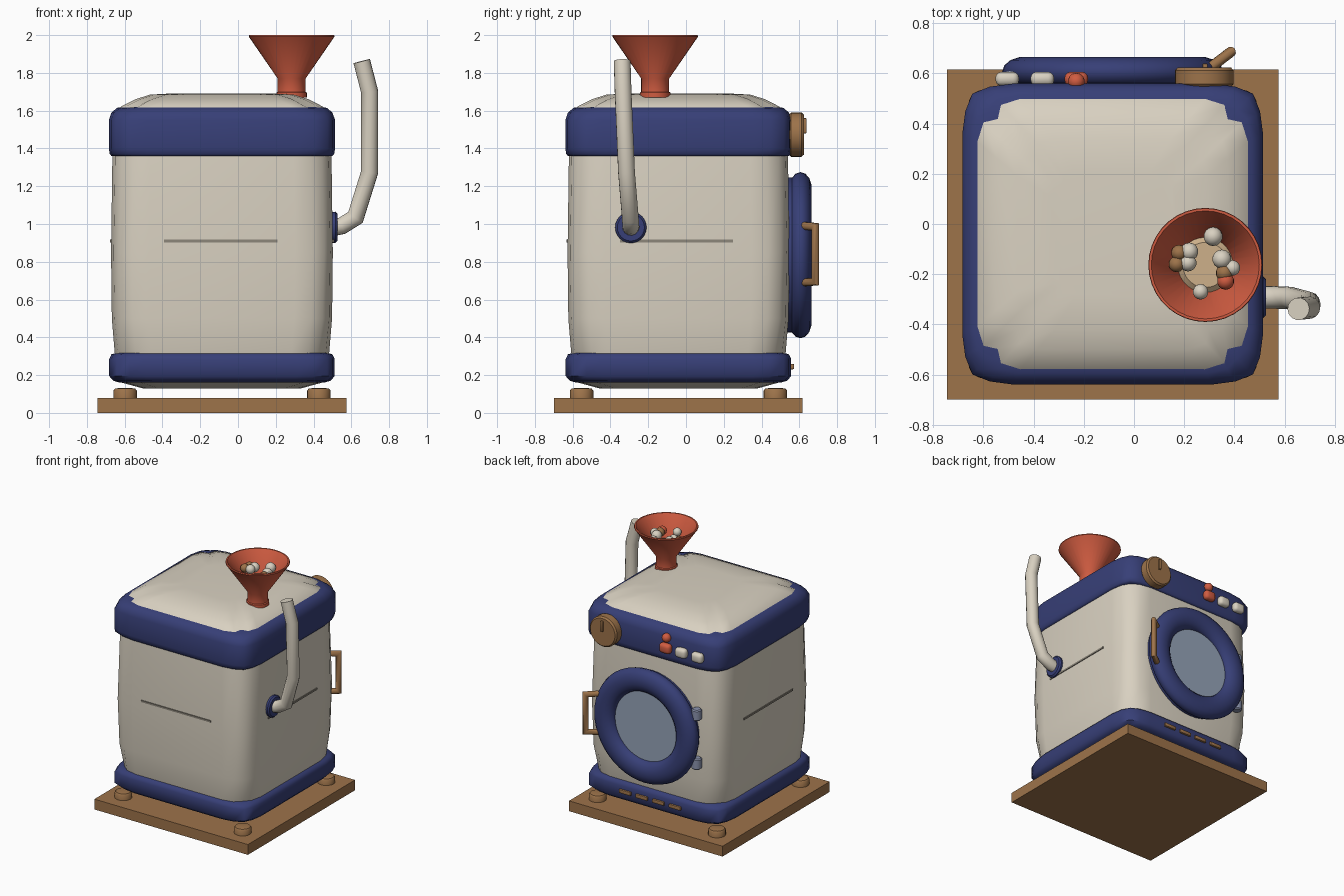
import bpy, bmesh, math
from mathutils import Vector

if "Cube" in bpy.data.objects:
    bpy.data.objects.remove(bpy.data.objects["Cube"])

CX, CY = -0.085, -0.04          # cabinet centre


def material(name, r, g, b):
    m = bpy.data.materials.new(name)
    lin = [((c / 255 + 0.055) / 1.055) ** 2.4 for c in (r, g, b)]
    m.diffuse_color = (*lin, 1)
    m.use_nodes = True
    m.node_tree.nodes["Principled BSDF"].inputs["Base Color"].default_value = m.diffuse_color
    return m


CREAM = material("cream enamel", 217, 209, 193)
BLUE = material("navy blue", 55, 63, 119)
WOOD = material("brown wood", 157, 115, 74)
RED = material("orange red", 208, 92, 65)
GLASS = material("pale glass", 150, 164, 185)
STEEL = material("blue steel", 138, 146, 172)
SEAM = material("seam grey", 140, 134, 122)
TAN = material("tan filling", 205, 176, 138)


def finish(bm, name, mat, angle=40):
    bmesh.ops.recalc_face_normals(bm, faces=bm.faces)
    me = bpy.data.meshes.new(name)
    bm.to_mesh(me)
    bm.free()
    ob = bpy.data.objects.new(name, me)
    bpy.context.collection.objects.link(ob)
    me.materials.append(mat)
    bpy.ops.object.select_all(action='DESELECT')
    ob.select_set(True)
    bpy.context.view_layer.objects.active = ob
    bpy.ops.object.shade_smooth_by_angle(angle=math.radians(angle))
    return ob


def loft(bm, rings, cap=True, close=False):
    """Skin a list of point rings."""
    vs = [[bm.verts.new(p) for p in ring] for ring in rings]
    n = len(vs[0])
    pairs = list(zip(vs, vs[1:])) + ([(vs[-1], vs[0])] if close else [])
    for a, b in pairs:
        for i in range(n):
            j = (i + 1) % n
            bm.faces.new((a[i], a[j], b[j], b[i]))
    if cap and not close:
        bm.faces.new(vs[0])
        bm.faces.new(vs[-1])


def lathe(name, mat, loc, profile, axis='Z', n=32, close=False, angle=40):
    """Turn (radius, height) points around an axis."""
    rings = []
    for r, h in profile:
        ring = []
        for i in range(n):
            t = 2 * math.pi * i / n
            c, s = r * math.cos(t), r * math.sin(t)
            p = {'X': (h, c, s), 'Y': (c, h, s), 'Z': (c, s, h)}[axis]
            ring.append(Vector(loc) + Vector(p))
        rings.append(ring)
    bm = bmesh.new()
    loft(bm, rings, close=close)
    return finish(bm, name, mat, angle)


def rounded_stack(name, mat, layers):
    """Rounded square layers (z, half size, corner run, corner inset)."""
    rings = []
    for z, h, c, d in layers:
        corner = [(h, h - c), (h - d * 0.3, h - c * 0.55), (h - d, h - d),
                  (h - c * 0.55, h - d * 0.3), (h - c, h)]
        ring = []
        for k in range(4):
            for x, y in corner:
                for _ in range(k):
                    x, y = -y, x
                ring.append((CX + x, CY + y, z))
        rings.append(ring)
    bm = bmesh.new()
    loft(bm, rings)
    return finish(bm, name, mat, 50)


def box(name, mat, loc, size, bevel=0.0, segments=2):
    bm = bmesh.new()
    bmesh.ops.create_cube(bm, size=1)
    for v in bm.verts:
        v.co = Vector(a * b for a, b in zip(v.co, size)) + Vector(loc)
    if bevel:
        bmesh.ops.bevel(bm, geom=bm.edges[:], offset=bevel, segments=segments,
                        profile=0.5, affect='EDGES')
    return finish(bm, name, mat)


def ball(name, mat, loc, r):
    bm = bmesh.new()
    bmesh.ops.create_uvsphere(bm, u_segments=14, v_segments=8, radius=r)
    bmesh.ops.translate(bm, verts=bm.verts, vec=loc)
    return finish(bm, name, mat, 60)


def tube(name, mat, points, radius, n=14):
    """Mitred round tube along a bent path."""
    pts = [Vector(p) for p in points]
    dirs = [(b - a).normalized() for a, b in zip(pts, pts[1:])]
    u = dirs[0].orthogonal().normalized()
    w = dirs[0].cross(u)
    ring = [pts[0] + radius * (math.cos(2 * math.pi * i / n) * u +
                               math.sin(2 * math.pi * i / n) * w) for i in range(n)]
    rings = [ring]
    for k, d in enumerate(dirs):
        nrm = (d + dirs[k + 1]).normalized() if k + 1 < len(dirs) else d
        ring = [p + d * ((pts[k + 1] - p).dot(nrm) / d.dot(nrm)) for p in ring]
        rings.append(ring)
    bm = bmesh.new()
    loft(bm, rings)
    return finish(bm, name, mat, 50)


# base board and feet
box("base_board", WOOD, (CX, -0.042, 0.04), (1.32, 1.315, 0.08))
for sx in (-1, 1):
    for sy in (-1, 1):
        lathe("foot", WOOD, (CX + sx * 0.513, CY + sy * 0.513, 0.07),
              [(0.062, 0), (0.062, 0.048), (0.054, 0.058), (0.03, 0.062)], n=20)

# cabinet with soft domed top, and its two bands
rounded_stack("cabinet", CREAM, [
    (0.13, 0.42, 0.16, 0.06), (0.16, 0.53, 0.18, 0.07), (0.32, 0.568, 0.2, 0.06),
    (0.5, 0.583, 0.2, 0.05), (0.85, 0.587, 0.2, 0.045), (1.36, 0.58, 0.2, 0.05),
    (1.58, 0.56, 0.18, 0.075), (1.62, 0.537, 0.17, 0.08),
    (1.66, 0.46, 0.16, 0.08), (1.685, 0.38, 0.15, 0.07), (1.692, 0.25, 0.1, 0.05)])
rounded_stack("upper_band", BLUE, [
    (1.36, 0.585, 0.2, 0.045), (1.37, 0.594, 0.2, 0.04), (1.40, 0.599, 0.2, 0.04),
    (1.55, 0.599, 0.2, 0.04), (1.59, 0.585, 0.2, 0.045), (1.615, 0.555, 0.18, 0.06),
    (1.62, 0.52, 0.17, 0.08)])
rounded_stack("lower_band", BLUE, [
    (0.16, 0.54, 0.2, 0.055), (0.17, 0.575, 0.2, 0.045), (0.195, 0.597, 0.2, 0.04),
    (0.285, 0.597, 0.2, 0.04), (0.31, 0.585, 0.2, 0.045), (0.32, 0.55, 0.2, 0.055)])

# thin seams on the three plain sides
box("front_seam", SEAM, (-0.092, CY - 0.587, 0.91), (0.60, 0.01, 0.014))
for s in (-1, 1):
    box("side_seam", SEAM, (CX + s * 0.587, -0.05, 0.91), (0.01, 0.60, 0.014))

# round door: backing, padded ring, glass
DZ = 0.835
lathe("door_backing", BLUE, (CX, 0, DZ), [(0.41, 0.53), (0.41, 0.595)], 'Y', 48)
section = [(0.352 + 0.088 * math.cos(t), 0.606 + 0.06 * math.sin(t))
           for t in (2 * math.pi * i / 14 for i in range(14))]
lathe("door_ring", BLUE, (CX, 0, DZ), section, 'Y', 48, close=True, angle=60)
lathe("door_glass", GLASS, (CX, 0, DZ), [(0.29, 0.59), (0.29, 0.612)], 'Y', 48)

# door handle and hinges
tube("door_handle", WOOD, [(0.30, 0.62, 0.69), (0.385, 0.685, 0.695),
                           (0.385, 0.685, 0.985), (0.30, 0.62, 0.99)], 0.021, 12)
for s in (-1, 1):
    lathe("hinge", STEEL, (-0.495, 0.575, DZ + s * 0.19),
          [(0.028, -0.042), (0.036, -0.034), (0.036, 0.034), (0.028, 0.042)], n=16)

# dial with pointer
lathe("dial", WOOD, (0.28, 0, 1.473),
      [(0.105, 0.545), (0.117, 0.557), (0.117, 0.612), (0.106, 0.624)], 'Y', 32)
box("dial_pointer", WOOD, (0.283, 0.628, 1.52), (0.02, 0.022, 0.08), 0.004)

# push buttons and indicator
for x, mat in ((-0.505, CREAM), (-0.365, CREAM), (-0.23, RED)):
    box("button", mat, (x, 0.578, 1.468), (0.094, 0.056, 0.075), 0.024, 3)
ball("indicator", RED, (-0.23, 0.568, 1.545), 0.034)

# vent slots in the lower band
for k in (-1.5, -0.5, 0.5, 1.5):
    box("vent_slot", WOOD, (CX + k * 0.143, 0.56, 0.245), (0.1, 0.024, 0.028), 0.005)

# drain pipe and its socket
lathe("pipe_socket", BLUE, (0, -0.292, 0.982),
      [(0.08, 0.48), (0.083, 0.515), (0.072, 0.526)], 'X', 24)
tube("drain_pipe", CREAM, [(0.50, -0.292, 0.98), (0.55, -0.292, 0.99),
                           (0.622, -0.295, 1.035), (0.697, -0.315, 1.275),
                           (0.697, -0.333, 1.70), (0.655, -0.338, 1.862)], 0.045)

# hopper funnel, hollow
FX, FY = 0.284, -0.163
lathe("funnel", RED, (FX, FY, 0),
      [(0.08, 1.67), (0.08, 1.695), (0.074, 1.70), (0.074, 1.77), (0.227, 1.992),
       (0.225, 2.0), (0.215, 2.0), (0.064, 1.775), (0.064, 1.70)], n=36)
lathe("funnel_filling", TAN, (FX, FY, 0), [(0.11, 1.845), (0.09, 1.862)], n=28)

# loose beads in the funnel
beads = [(0.315, -0.05, 0.038, CREAM), (0.17, -0.16, 0.032, WOOD),
         (0.22, -0.11, 0.036, CREAM), (0.18, -0.115, 0.032, WOOD),
         (0.215, -0.155, 0.034, CREAM), (0.35, -0.14, 0.038, CREAM),
         (0.36, -0.195, 0.034, WOOD), (0.365, -0.228, 0.034, RED),
         (0.265, -0.27, 0.031, CREAM), (0.392, -0.175, 0.031, CREAM)]
for x, y, r, mat in beads:
    ball("bead", mat, (x, y, 1.915), r)
